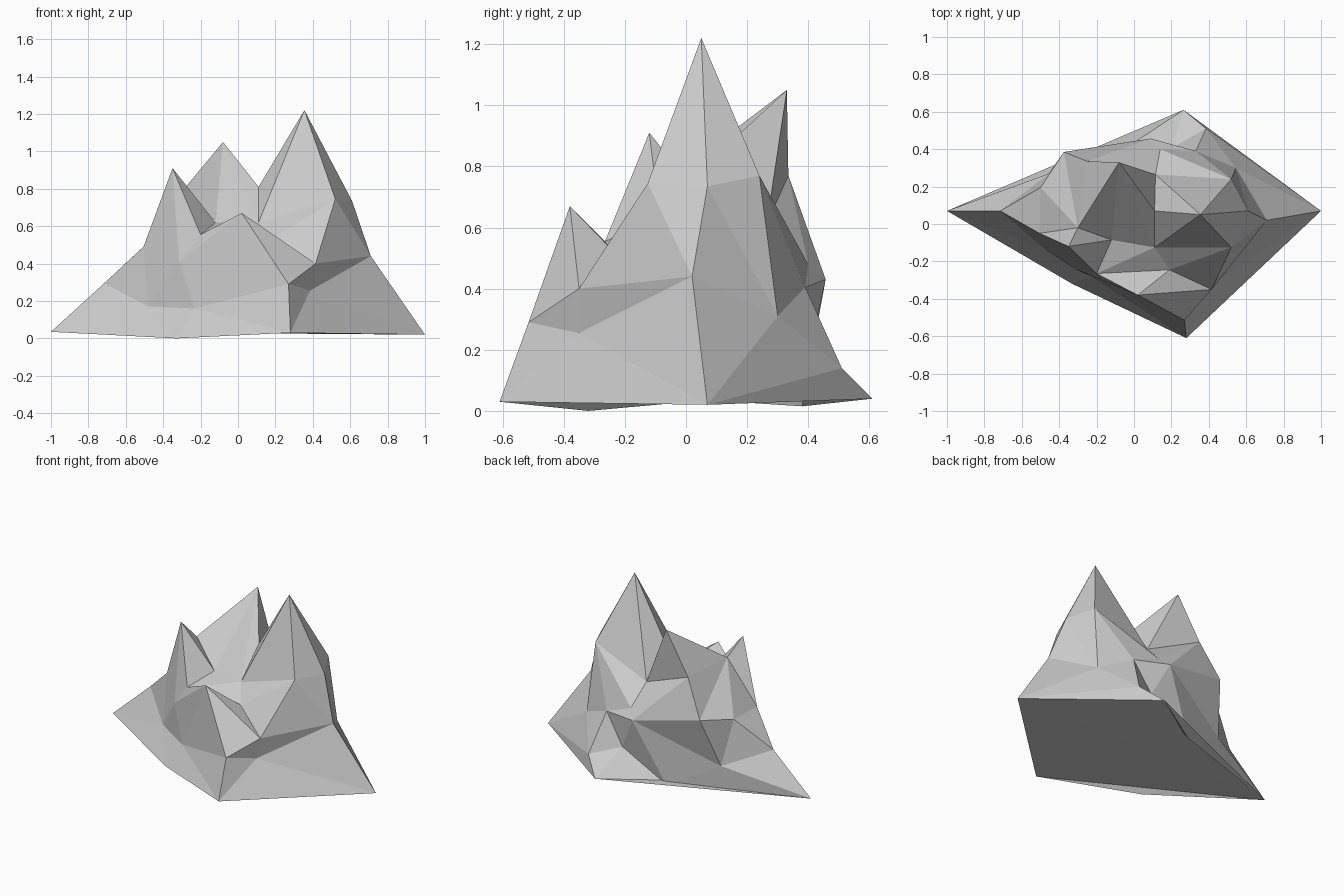
import bpy, bmesh

if "Cube" in bpy.data.objects:
    bpy.data.objects.remove(bpy.data.objects["Cube"])

# Landmarks of the mountain, grouped by the part they shape
base = {"A": (-1, .07, .035), "D": (-.33, -.32, 0), "C": (.28, -.61, .03),
        "B": (1, .07, .02), "E": (.265, .61, .04), "F": (-.115, .38, .015)}
peaks = {"1": (.355, .05, 1.22), "2": (-.08, .33, 1.05),
         "3": (-.35, -.12, .91), "4": (.02, -.38, .67)}
saddles = {"N": (.11, .07, .81), "O": (.11, -.125, .62), "Q": (.115, .265, .615),
           "R": (-.12, -.085, .62), "S": (-.2, -.265, .555), "T": (.19, -.245, .53),
           "L": (-.3, -.02, .785), "M": (-.25, .335, .77)}
left_slope = {"G": (-.375, .385, .525), "H": (-.455, .27, .19), "I": (-.5, .195, .495),
              "J": (-.715, .07, .295), "K": (-.505, -.05, .49), "p": (-.315, -.24, .41),
              "q": (-.48, -.13, .17), "r": (-.23, -.28, .16)}
right_slope = {"U": (.415, -.35, .4), "V": (.385, -.35, .255), "W": (.27, -.515, .29),
               "a": (.52, -.125, .745), "b": (.61, .07, .735), "c": (.71, .02, .44),
               "d": (.52, .24, .77), "e": (.545, .3, .31)}
back_slope = {"f": (.33, .39, .405), "g": (.14, .4, .48), "h": (.09, .457, .43),
              "i": (.385, .51, .14), "y": (.2, .405, .2)}

bm = bmesh.new()
vert = {}
for group in (base, peaks, saddles, left_slope, right_slope, back_slope):
    for key, co in group.items():
        vert[key] = bm.verts.new(co)


def fan(hub, rim):
    """Triangles from a hub point to each step along its rim."""
    for s, t in zip(rim, rim[1:]):
        bm.faces.new((vert[hub], vert[s], vert[t]))


# Four summits, each a closed fan over its foot points
fan("1", "OabdQNO")
fan("2", "NQMLRON")
fan("3", "LKpSRL")
fan("4", "STUWrpS")
# Saddle between the summits
fan("O", "RSTa")
# Right flank and front overhang
fan("U", "WVcaT")
fan("V", "WCBc")
fan("e", "BifdbcB")
fan("c", "ba")
# Back flank
fan("i", "BEyf")
fan("y", "EFhf")
fan("g", "dQMhfd")
# Left flank
fan("G", "hMLIHh")
fan("H", "IJAFh")
fan("I", "LKJ")
fan("q", "KJADrpK")
fan("r", "DCW")
# Underside
fan("A", "DCBEF")

bmesh.ops.recalc_face_normals(bm, faces=bm.faces)
mesh = bpy.data.meshes.new("mountain")
bm.to_mesh(mesh)
bm.free()
bpy.context.collection.objects.link(bpy.data.objects.new("mountain", mesh))
